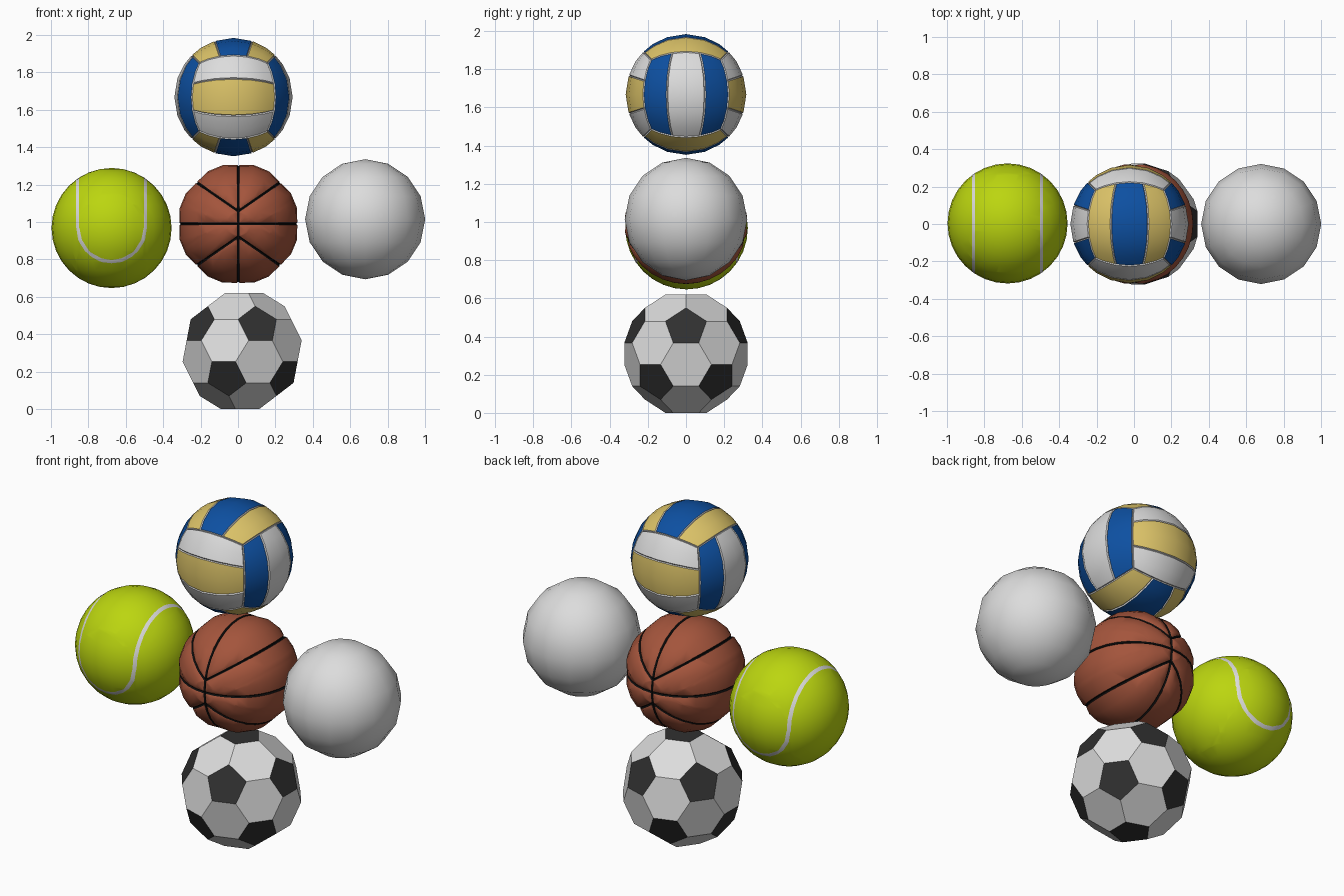
import bpy, bmesh, math
from mathutils import Vector, Matrix

if "Cube" in bpy.data.objects:
    bpy.data.objects.remove(bpy.data.objects["Cube"])


def material(name, color):
    m = bpy.data.materials.new(name)
    m.diffuse_color = (*color, 1)
    m.use_nodes = True
    m.node_tree.nodes["Principled BSDF"].inputs["Base Color"].default_value = m.diffuse_color
    return m


white = material("white", (0.72, 0.72, 0.72))
lime = material("lime", (0.50, 0.67, 0.005))
rust = material("rust", (0.37, 0.09, 0.045))
black = material("seam black", (0.004, 0.004, 0.004))
charcoal = material("charcoal", (0.03, 0.03, 0.03))
blue = material("blue", (0.004, 0.08, 0.36))
sand = material("sand", (0.72, 0.55, 0.14))


def finish(bm, name, location, mats, angle=None):
    """Turn the bmesh into a named object, smooth up to the given angle."""
    bmesh.ops.recalc_face_normals(bm, faces=bm.faces[:])
    mesh = bpy.data.meshes.new(name)
    bm.to_mesh(mesh)
    bm.free()
    for m in mats:
        mesh.materials.append(m)
    ob = bpy.data.objects.new(name, mesh)
    ob.location = location
    bpy.context.collection.objects.link(ob)
    if angle:
        bpy.ops.object.select_all(action='DESELECT')
        ob.select_set(True)
        bpy.context.view_layer.objects.active = ob
        bpy.ops.object.shade_smooth_by_angle(angle=math.radians(angle))
    return ob


def sphere(segments, rings, radius):
    bm = bmesh.new()
    bmesh.ops.create_uvsphere(bm, u_segments=segments, v_segments=rings, radius=radius)
    return bm


def cut(bm, co, no):
    bmesh.ops.bisect_plane(bm, geom=bm.verts[:] + bm.edges[:] + bm.faces[:],
                           dist=1e-5, plane_co=co, plane_no=no)


# Plain white ball
finish(sphere(16, 8, 0.321), "plain_ball", (0.68, 0, 1.015), [white], 40)

# Tennis ball: the curved seam is made of small circles, cut in as planes
R = 0.321
bm = sphere(32, 16, R)
low, high = math.radians(32.6), math.radians(36.4)
for a in (low, high):
    for s in (-1, 1):
        cut(bm, (s * R * math.sin(a), 0, 0), (1, 0, 0))
        cut(bm, (0, s * R * math.cos(a), 0), (0, 1, 0))
for f in bm.faces:
    c = f.calc_center_median() / R
    if c.z > 0:
        on_seam = math.sin(low) < abs(c.x) < math.sin(high)
    else:
        on_seam = math.cos(high) < abs(c.y) < math.cos(low)
    f.material_index = int(on_seam)
finish(bm, "tennis_ball", (-0.676, 0.003, 0.968), [lime, white], 40)

# Basketball: grooves along planes parallel to the y axis
OFFSET, SLOPE, HALF = 0.07, 0.69, 0.007


def groove_distance(p):
    diagonal = abs(abs(p.z) - OFFSET - SLOPE * abs(p.x)) / math.hypot(1, SLOPE)
    return min(abs(p.x), abs(p.z), diagonal)


bm = sphere(24, 16, 0.325)
bmesh.ops.rotate(bm, verts=bm.verts[:], matrix=Matrix.Rotation(math.pi / 2, 3, 'X'))
planes = [(Vector((0, 0, 0)), Vector((1, 0, 0))), (Vector((0, 0, 0)), Vector((0, 0, 1)))]
for s in (-1, 1):
    for m in (-SLOPE, SLOPE):
        planes.append((Vector((0, 0, s * OFFSET)), Vector((-m, 0, 1)).normalized()))
for co, no in planes:
    for d in (-HALF, 0, HALF):
        cut(bm, co + no * d, no)
for f in bm.faces:
    f.material_index = int(groove_distance(f.calc_center_median()) < HALF * 0.9)
for v in bm.verts:
    v.co *= 1 - 0.05 * math.exp(-groove_distance(v.co) / 0.012)
finish(bm, "basketball", (0.002, 0, 0.99), [rust, black], 35)

# Football: truncated icosahedron with a pentagon on top
ico = bmesh.new()
bmesh.ops.create_icosphere(ico, subdivisions=1, radius=1)
bm = bmesh.new()
for e in ico.edges:
    a, b = (v.co for v in e.verts)
    for t in (1 / 3, 2 / 3):
        bm.verts.new(a.lerp(b, t).normalized() * 0.33)
ico.free()
bmesh.ops.convex_hull(bm, input=bm.verts[:])
bmesh.ops.dissolve_limit(bm, angle_limit=math.radians(5), verts=bm.verts[:], edges=bm.edges[:])
for f in bm.faces:
    f.material_index = int(len(f.verts) == 5)
finish(bm, "football", (0.022, 0, 0.31), [white, charcoal])

# Volleyball: rounded cube, three strips per side, each strip a raised panel
bm = bmesh.new()
bmesh.ops.create_cube(bm, size=2)
bmesh.ops.subdivide_edges(bm, edges=bm.edges[:], cuts=5, use_grid_fill=True)
strips = {}
middle, outer = (0, 2, 1), (1, 0, 2)     # colour by facing axis: x, y, z
for f in bm.faces:
    c = f.calc_center_median()
    axis = max(range(3), key=lambda i: abs(c[i]))
    strip = round(c[(axis + 1) % 3] * 1.5)
    strip = max(-1, min(1, strip))
    f.material_index = middle[axis] if strip == 0 else outer[axis]
    strips.setdefault((axis, c[axis] > 0, strip), []).append(f)
for v in bm.verts:
    v.co = v.co.normalized() * 0.309
bmesh.ops.recalc_face_normals(bm, faces=bm.faces[:])
for faces in strips.values():
    rim = bmesh.ops.inset_region(bm, faces=faces, thickness=0.004, depth=0.007,
                                 use_even_offset=True, use_boundary=True)
    for f in rim["faces"]:
        f.material_index = 0
finish(bm, "volleyball", (-0.024, 0, 1.668), [white, blue, sand], 35)
